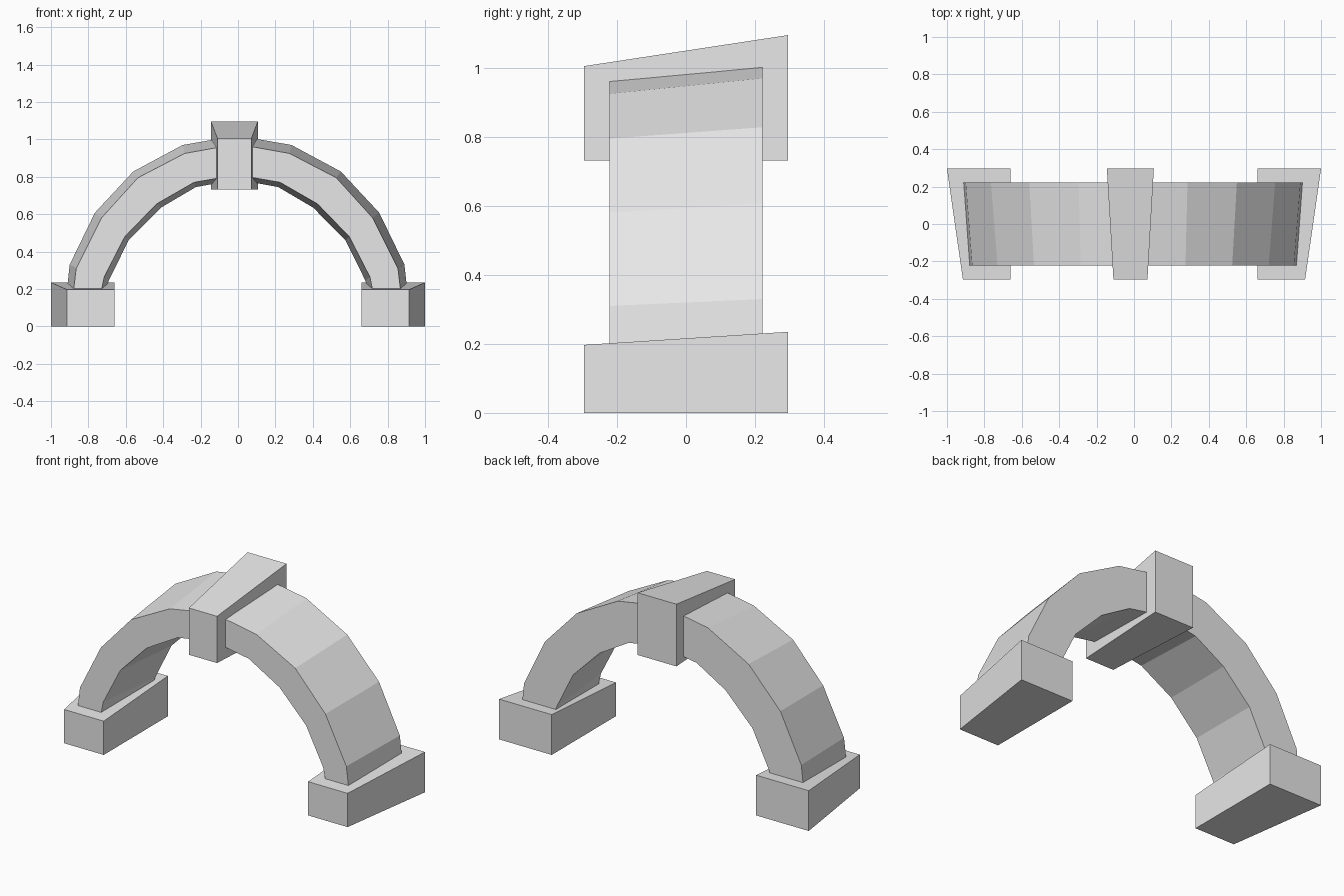
import bpy
import bmesh

cube = bpy.data.objects.get("Cube")
if cube:
    bpy.data.objects.remove(cube, do_unlink=True)

stone = bpy.data.materials.new("pale_stone")
stone.use_nodes = True
stone.diffuse_color = (0.8, 0.8, 0.8, 1)
stone.node_tree.nodes["Principled BSDF"].inputs["Base Color"].default_value = stone.diffuse_color

MID = -0.005  # the arch's own centre line


def loft(name, front, back, depth):
    """Flat-faced solid between a front and a back outline of (x, z) points."""
    bm = bmesh.new()
    a = [bm.verts.new((x, -depth, z)) for x, z in front]
    b = [bm.verts.new((x, depth, z)) for x, z in back]
    bm.faces.new(a)
    bm.faces.new(b[::-1])
    for i in range(len(a)):
        j = (i + 1) % len(a)
        bm.faces.new((a[i], b[i], b[j], a[j]))
    bmesh.ops.recalc_face_normals(bm, faces=bm.faces[:])
    mesh = bpy.data.meshes.new(name)
    bm.to_mesh(mesh)
    bm.free()
    mesh.materials.append(stone)
    obj = bpy.data.objects.new(name, mesh)
    bpy.context.collection.objects.link(obj)
    return obj


def rect(x0, x1, z0, z1):
    return [(x0, z0), (x1, z0), (x1, z1), (x0, z1)]


def band(outer, inner):
    """Closed arch outline from half profiles running foot to crown."""
    def full(half):
        return ([(MID + x, z) for x, z in half]
                + [(MID - x, z) for x, z in half[-2::-1]])
    return full(outer) + full(inner)[::-1]


# Arch, flaring slightly towards the back
front_outer = [(0.876, 0.18), (0.86, 0.31), (0.725, 0.58), (0.53, 0.795),
               (0.28, 0.925), (0, 0.975)]
front_inner = [(0.728, 0.18), (0.71, 0.265), (0.6, 0.48), (0.43, 0.655),
               (0.23, 0.77), (0, 0.81)]
back_outer = [(0.908, 0.21), (0.895, 0.33), (0.76, 0.608), (0.555, 0.828),
              (0.291, 0.97), (0, 1.02)]
back_inner = [(0.695, 0.21), (0.686, 0.245), (0.58, 0.46), (0.407, 0.635),
              (0.22, 0.745), (0, 0.785)]
loft("arch", band(front_outer, front_inner), band(back_outer, back_inner), 0.222)

# Keystone at the crown
loft("keystone", rect(-0.11, 0.072, 0.732, 1.005),
     rect(-0.145, 0.106, 0.732, 1.095), 0.296)

# Footing blocks
for side, name in ((1, "left_foot"), (-1, "right_foot")):
    loft(name, rect(side * 0.66, side * 0.915, 0, 0.197),
         rect(side * 0.66, side * 1.0, 0, 0.235), 0.296)
